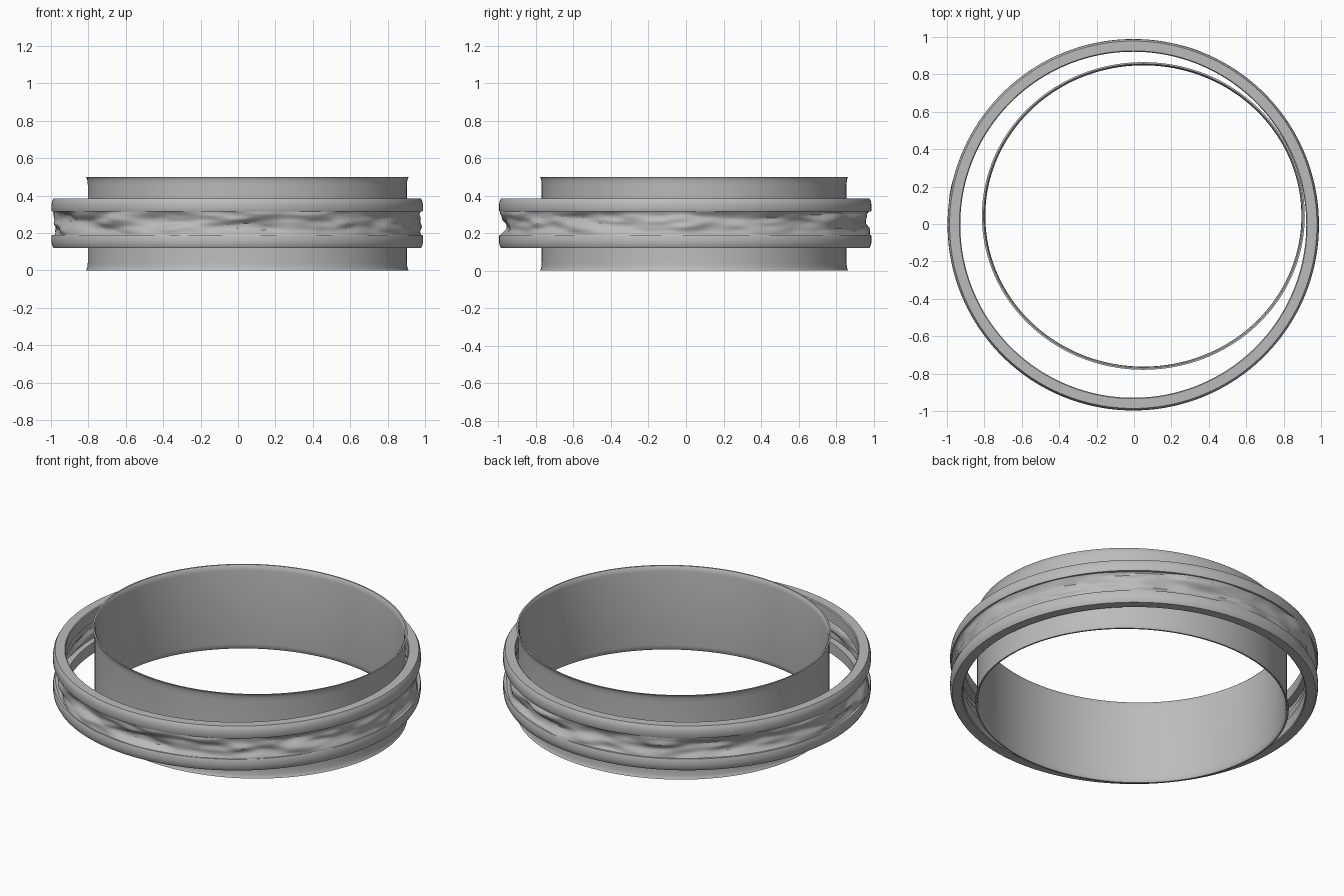
import bpy, bmesh, math
from mathutils import Vector, noise

if "Cube" in bpy.data.objects:
    bpy.data.objects.remove(bpy.data.objects["Cube"])

metal = bpy.data.materials.new("grey_metal")
metal.diffuse_color = (0.5, 0.5, 0.5, 1)
metal.use_nodes = True
metal.node_tree.nodes["Principled BSDF"].inputs["Base Color"].default_value = metal.diffuse_color


def lathe(name, count, profile, centre, y_scale=1.0, steps=192):
    """Sweep a closed profile round z; profile(angle) gives (radius, z) points."""
    bm = bmesh.new()
    rings = []
    for i in range(steps):
        a = 2 * math.pi * i / steps
        rings.append([bm.verts.new((centre[0] + r * math.cos(a),
                                    centre[1] + r * math.sin(a) * y_scale, z))
                      for r, z in profile(a)])
    for i in range(steps):
        p, q = rings[i], rings[(i + 1) % steps]
        for j in range(count):
            k = (j + 1) % count
            bm.faces.new((p[j], q[j], q[k], p[k]))
    bmesh.ops.recalc_face_normals(bm, faces=bm.faces)
    mesh = bpy.data.meshes.new(name)
    bm.to_mesh(mesh)
    bm.free()
    mesh.materials.append(metal)
    obj = bpy.data.objects.new(name, mesh)
    bpy.context.collection.objects.link(obj)
    bpy.ops.object.select_all(action='DESELECT')
    obj.select_set(True)
    bpy.context.view_layer.objects.active = obj
    bpy.ops.object.shade_smooth_by_angle(angle=math.radians(35))
    return obj


# Thin inner sleeve with slightly flared rims, set off centre
outer = [(0.863, 0), (0.858, 0.008), (0.855, 0.02), (0.853, 0.045),
         (0.853, 0.455), (0.855, 0.48), (0.858, 0.492), (0.863, 0.5)]
inner = [(0.854, 0.5), (0.848, 0.492), (0.845, 0.47),
         (0.845, 0.03), (0.848, 0.008), (0.854, 0)]
sleeve = outer + inner
lathe("inner_sleeve", len(sleeve), lambda a: sleeve, (0.05, 0.043), 0.953)

# Two plain rims of the loose outer ring, mirrored about its mid height
MID = 0.252
rim = [(0.925, 0.062), (0.990, 0.062), (0.993, 0.068), (0.993, 0.100),
       (0.990, 0.118), (0.982, 0.132), (0.930, 0.132), (0.925, 0.127)]
for name, side in (("upper_rim", 1), ("lower_rim", -1)):
    pts = [(r, MID + side * z) for r, z in rim]
    lathe(name, len(pts), lambda a, pts=pts: pts, (-0.004, -0.004))

# Hammered band between the rims: a hollow with long irregular folds
ROWS = 14


def hammered(a):
    out, back = [], []
    for j in range(ROWS + 1):
        v = 2 * j / ROWS - 1
        p = Vector((math.cos(a) * 3.2, math.sin(a) * 3.2, v * 0.9))
        n = noise.noise(p) + 0.45 * noise.noise(p * 2.1 + Vector((7, 3, 5)))
        r = 0.982 - 0.016 * (1 - v * v) + 0.034 * n * (1 - 0.6 * v ** 4)
        r = max(0.952, min(1.0, r))
        z = MID + v * 0.064
        out.append((r, z))
        back.append((r - 0.02, z))
    return out + back[::-1]


lathe("hammered_band", 2 * (ROWS + 1), hammered, (-0.004, -0.004), steps=320)
